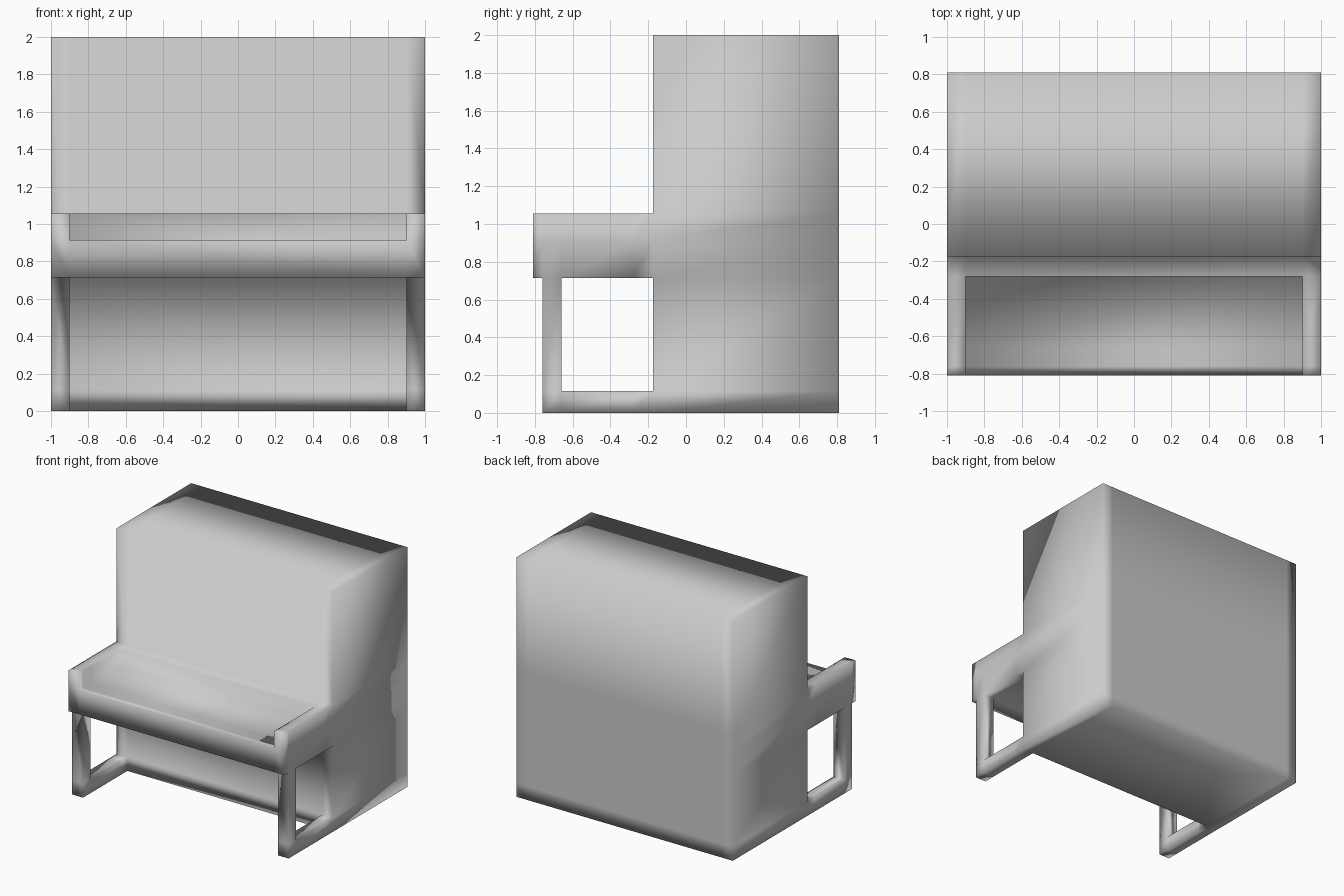
import bpy
import bmesh
from itertools import product

default_cube = bpy.data.objects.get("Cube")
if default_cube:
    bpy.data.objects.remove(default_cube, do_unlink=True)

# Shared edge loops, so that all parts weld into one smooth shell
CUTS = (
    [-1, -0.9, 0.9, 1],
    [-0.81, -0.76, -0.66, -0.28, -0.175, 0.81],
    [0, 0.115, 0.715, 0.915, 1.055, 2],
)

# Solid parts: (x range, y range, z range); the side parts are mirrored below
PARTS = {
    "cabinet": ((-1, 1), (-0.175, 0.81), (0, 2)),
    "key_bed": ((-1, 1), (-0.81, -0.175), (0.715, 0.915)),
    "key_back_rail": ((-1, 1), (-0.28, -0.175), (0.915, 1.055)),
}
SIDE_PARTS = {
    "arm": ((0.9, 1), (-0.81, -0.28), (0.915, 1.055)),
    "leg": ((0.9, 1), (-0.76, -0.66), (0, 0.715)),
    "foot": ((0.9, 1), (-0.76, -0.175), (0, 0.115)),
}
for name, ((x0, x1), ys, zs) in SIDE_PARTS.items():
    PARTS["left_" + name] = ((x0, x1), ys, zs)
    PARTS["right_" + name] = ((-x1, -x0), ys, zs)


def is_solid(cell):
    """True if the grid cell lies inside any part."""
    if any(i < 0 or i >= len(c) - 1 for i, c in zip(cell, CUTS)):
        return False
    mid = [(c[i] + c[i + 1]) / 2 for i, c in zip(cell, CUTS)]
    return any(all(lo < m < hi for m, (lo, hi) in zip(mid, box))
               for box in PARTS.values())


def build_shell():
    """Outer faces of the joined parts, without inner walls."""
    bm = bmesh.new()
    verts = {}

    def corner(index):
        if index not in verts:
            verts[index] = bm.verts.new([c[i] for c, i in zip(CUTS, index)])
        return verts[index]

    for cell in product(*(range(len(c) - 1) for c in CUTS)):
        if not is_solid(cell):
            continue
        for axis, side in product(range(3), (0, 1)):
            neighbour = list(cell)
            neighbour[axis] += 2 * side - 1
            if is_solid(neighbour):
                continue
            u, v = (axis + 1) % 3, (axis + 2) % 3
            loop = []
            for du, dv in ((0, 0), (1, 0), (1, 1), (0, 1)):
                index = list(cell)
                index[axis] += side
                index[u] += du
                index[v] += dv
                loop.append(corner(tuple(index)))
            face = bm.faces.new(loop if side else loop[::-1])
            face.smooth = True
    mesh = bpy.data.meshes.new("upright_piano")
    bm.to_mesh(mesh)
    bm.free()
    return mesh


# Single plain grey finish
grey = bpy.data.materials.new("plain_grey")
grey.use_nodes = True
colour = (0.6, 0.6, 0.6, 1)
grey.diffuse_color = colour
grey.node_tree.nodes["Principled BSDF"].inputs["Base Color"].default_value = colour

piano = bpy.data.objects.new("upright_piano", build_shell())
piano.data.materials.append(grey)
bpy.context.scene.collection.objects.link(piano)
